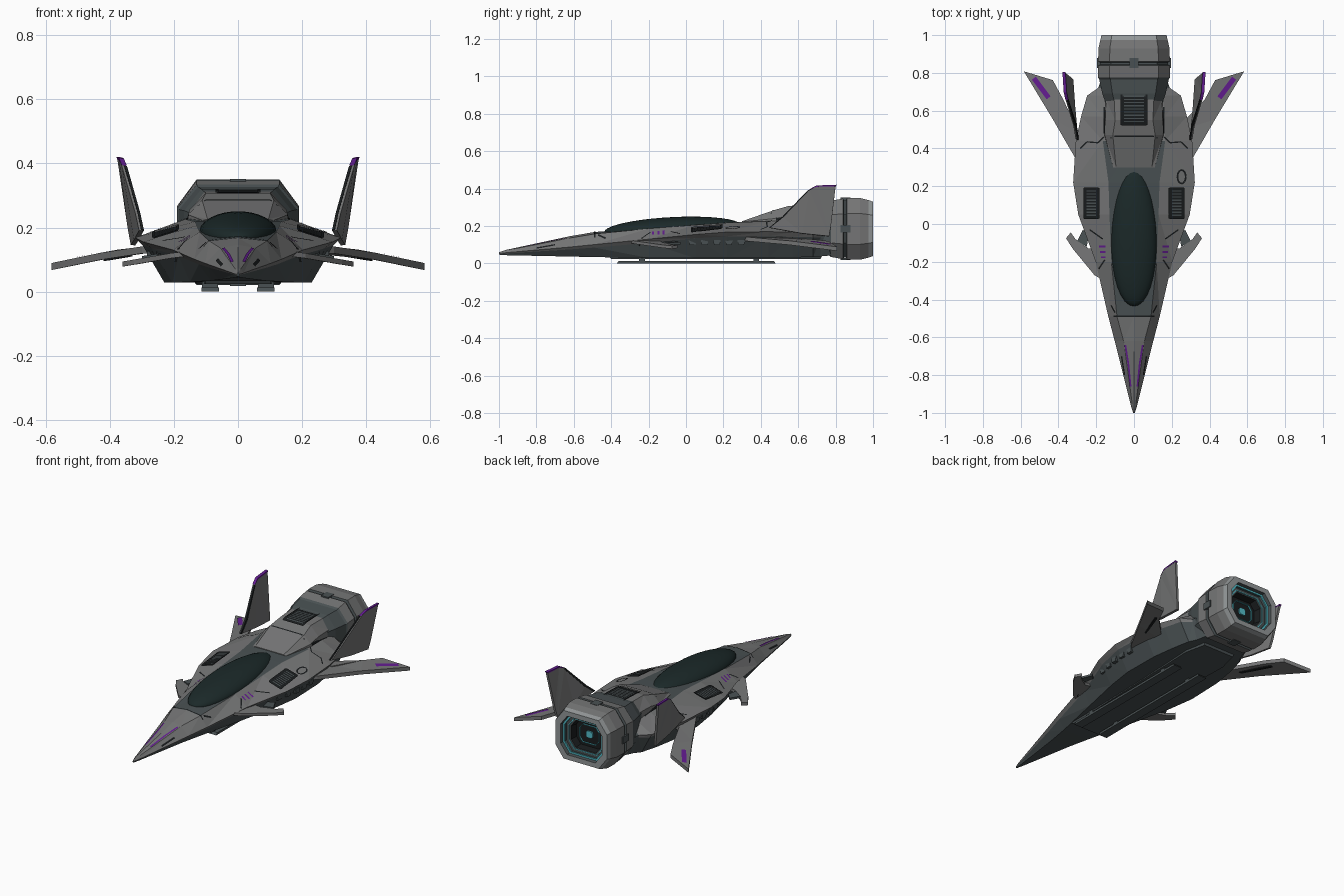
import bpy, bmesh, math
from mathutils import Vector
from mathutils.bvhtree import BVHTree

if "Cube" in bpy.data.objects:
    bpy.data.objects.remove(bpy.data.objects["Cube"])


def material(name, rgb):
    m = bpy.data.materials.new(name)
    m.diffuse_color = (*rgb, 1)
    m.use_nodes = True
    m.node_tree.nodes["Principled BSDF"].inputs["Base Color"].default_value = m.diffuse_color
    return m


HULL = material("hull grey", (0.178, 0.180, 0.181))
DARK = material("dark slate", (0.066, 0.081, 0.085))
GLASS = material("canopy glass", (0.011, 0.022, 0.022))
BLACK = material("black trim", (0.010, 0.012, 0.013))
PURPLE = material("purple trim", (0.125, 0.012, 0.28))
METAL = material("engine metal", (0.29, 0.31, 0.315))
CYAN = material("cyan glow", (0.09, 0.52, 0.60))


def finish(name, bm, mats, normals=True):
    if normals:
        bmesh.ops.recalc_face_normals(bm, faces=bm.faces)
    me = bpy.data.meshes.new(name)
    bm.to_mesh(me)
    bm.free()
    for m in mats:
        me.materials.append(m)
    ob = bpy.data.objects.new(name, me)
    bpy.context.collection.objects.link(ob)
    return ob


def loft(name, rings, mats, rule=None, caps=(True, True), tris=False):
    """Skin closed rings; rule(segment, side) picks the material slot."""
    bm = bmesh.new()
    vs = [[bm.verts.new(p) for p in r] for r in rings]
    n = len(rings[0])
    for i in range(len(vs) - 1):
        for j in range(n):
            k = (j + 1) % n
            f = bm.faces.new((vs[i][j], vs[i][k], vs[i + 1][k], vs[i + 1][j]))
            f.material_index = rule(i, j) if rule else 0
    if caps[0]:
        bm.faces.new(vs[0]).material_index = rule(0, 0) if rule else 0
    if caps[1]:
        bm.faces.new(vs[-1]).material_index = rule(len(vs) - 2, 0) if rule else 0
    if tris:
        bmesh.ops.triangulate(bm, faces=bm.faces, quad_method='SHORT_EDGE')
    return finish(name, bm, mats)


def mirror_pts(pts, s):
    return [(p[0] * s, p[1], p[2]) for p in pts]


def slab(name, pts, offset, mat):
    """Flat plate: the outline pts thickened by +-offset, built on both sides."""
    o = Vector(offset)
    obs = []
    for s, side in ((1, "right"), (-1, "left")):
        a = mirror_pts([Vector(p) + o for p in pts], s)
        b = mirror_pts([Vector(p) - o for p in pts], s)
        obs.append(loft(f"{name}_{side}", [a, b], [mat], tris=True))
    return obs


def box(name, x0, x1, y0, y1, z0, z1, mat, cut=0.0):
    lo = [(x0, y0, z0), (x1, y0, z0), (x1, y1, z0), (x0, y1, z0)]
    hi = [(x0, y0 - cut, z1), (x1, y0 - cut, z1), (x1, y1 + cut, z1), (x0, y1 + cut, z1)]
    return loft(name, [lo, hi], [mat])


# Fuselage: y, belly x/z, lower chine x/z, chine x/z, deck edge x/z, ridge z
stations = [
    (-1.00, .002, .047, .003, .050, .004, .053, .002, .058, .060),
    (-0.96, .008, .044, .014, .054, .017, .058, .008, .070, .073),
    (-0.62, .060, .037, .090, .075, .102, .088, .055, .136, .146),
    (-0.49, .085, .034, .122, .085, .136, .101, .090, .158, .168),
    (-0.20, .150, .030, .185, .110, .203, .130, .120, .186, .190),
    (0.05, .205, .028, .270, .135, .295, .155, .130, .206, .210),
    (0.22, .230, .028, .298, .145, .322, .168, .135, .218, .220),
    (0.44, .225, .030, .288, .145, .308, .170, .165, .226, .228),
    (0.57, .205, .032, .262, .142, .280, .168, .165, .226, .228),
    (0.68, .180, .035, .236, .140, .248, .160, .150, .215, .218),
    (0.72, .155, .038, .185, .140, .190, .155, .130, .205, .208),
    (0.80, .130, .045, .160, .140, .160, .155, .120, .200, .200),
]
rings = []
for y, xb, zb, xl, zl, xc, zc, xt, zt, zr in stations:
    half = [(xb, y, zb), (xl, y, zl), (xc, y, zc), (xt, y, zt)]
    rings.append([(0, y, zb)] + half + [(0, y, zr)] + mirror_pts(half[::-1], -1))


def hull_rule(i, j):
    if j in (0, 1, 8, 9) or i >= 10:
        return 1                       # belly, lower sides and tail
    if j in (4, 5) and 3 <= i <= 6:
        return 1                       # cockpit surround
    return 0


fuselage = loft("fuselage", rings, [HULL, DARK], hull_rule, tris=True)

# Spine hump leading into the engine
spine_rings = []
for y, xb, xm, zm, xt, zt in [(.30, .112, .110, .222, .095, .226), (.47, .160, .155, .240, .112, .285),
                              (.55, .160, .152, .255, .100, .308), (.66, .152, .148, .255, .105, .312),
                              (.72, .150, .150, .250, .110, .307)]:
    half = [(xb, y, .19), (xm, y, zm), (xt, y, zt)]
    spine_rings.append(half + mirror_pts(half[::-1], -1))
spine = loft("spine", spine_rings, [HULL, DARK], lambda i, j: int(i == 3), tris=True)


# Engine: chamfered octagon rings
def octagon(y, w, h, zc=0.185):
    q = [(w * .68, h), (w, h * .5), (w, -h * .5), (w * .68, -h)]
    q += [(-x, z) for x, z in q[::-1]]
    return [(x, y, zc + z) for x, z in q]


profile = [(.64, .150, .122), (.69, .168, .135), (.765, .184, .142), (.775, .190, .150), (.84, .190, .162),
           (.845, .180, .152), (.855, .180, .152), (.86, .190, .165), (.93, .188, .165), (.975, .178, .154),
           (1.0, .172, .145), (1.0, .138, .116), (.955, .130, .109), (.955, .098, .082), (.915, .090, .075)]
slots = [1, 1, 1, 0, 1, 1, 1, 0, 0, 2, 2, 1, 1, 3]
loft("engine", [octagon(*p) for p in profile], [HULL, DARK, METAL, BLACK], lambda i, j: slots[i])
for name, y, w, h, t in (("outer", .980, .135, .113, .010), ("middle", .960, .112, .093, .004),
                         ("inner", .925, .066, .055, .003)):
    loft(f"glow_ring_{name}", [octagon(y, w, h), octagon(y, w - t, h - t),
                               octagon(y - .008, w - t, h - t), octagon(y - .008, w, h), octagon(y, w, h)],
         [CYAN], caps=(False, False))
loft("glow_core", [octagon(.912, .022, .020), octagon(.924, .022, .020)], [CYAN])
# Clamps on the engine collar
box("clamp_top", -.025, .025, .825, .88, .335, .352, DARK)
box("clamp_bottom", -.025, .025, .825, .88, .018, .03, DARK)
for s in (1, -1):
    box("clamp_side", *sorted((s * .18, s * .196)), .825, .88, .165, .205, DARK)

# Canopy
bm = bmesh.new()
bmesh.ops.create_uvsphere(bm, u_segments=32, v_segments=20, radius=1)
for v in bm.verts:
    x, y, z = v.co
    v.co = (x * .121 * (1 - .06 * y), -.072 + y * .365, .186 + z * .062 + y * .018)
for f in bm.faces:
    f.smooth = True
finish("canopy", bm, [GLASS])

# Main wings, canards and tail fins
wings = slab("wing", [(.20, .24, .133), (.30, .33, .130), (.43, .555, .110), (.583, .808, .078), (.43, .762, .109),
                      (.375, .66, .120), (.29, .48, .130), (.20, .48, .133)], (0, 0, .011), HULL)
slab("wing_slot", [(.33, .50, .113), (.345, .50, .110), (.42, .68, .098), (.405, .68, .100)], (0, 0, .003), BLACK)
slab("canard", [(.16, -.30, .118), (.21, -.27, .112), (.325, -.13, .092), (.36, -.075, .086), (.335, -.045, .09),
                (.31, -.08, .094), (.24, -.13, .106), (.18, -.13, .115)], (0, 0, .008), HULL)
slab("canard_flap", [(.30, -.09, .105), (.27, -.03, .108), (.24, -.06, .113), (.25, -.12, .112)],
     (0, 0, .006), DARK)
slab("fin", [(.302, .45, .190), (.314, .52, .245), (.356, .66, .392), (.365, .70, .412), (.370, .80, .414),
             (.338, .775, .20), (.328, .765, .145), (.318, .62, .16)], (.007, 0, .001), HULL)
slab("fin_cap", [(.355, .657, .394), (.364, .697, .416), (.371, .805, .420), (.370, .80, .412), (.364, .70, .409)],
     (.008, 0, .001), PURPLE)
slab("fin_edge", [(.298, .446, .192), (.310, .514, .248), (.351, .654, .393), (.351, .662, .388),
                  (.309, .528, .243), (.298, .462, .190)], (.0045, 0, .001), BLACK)

# Belly plate with twin rails, and side brackets
loft("belly_plate", [[(-.10, -.40, .023), (.10, -.40, .023), (.13, .60, .023), (.10, .72, .025), (-.10, .72, .025),
                      (-.13, .60, .023)],
                     [(-.11, -.42, .05), (.11, -.42, .05), (.14, .60, .05), (.11, .73, .05), (-.11, .73, .05),
                      (-.14, .60, .05)]], [DARK])
for s in (1, -1):
    box("belly_rail", *sorted((s * .06, s * .114)), -.37, .48, 0.0, .013, DARK, -.01)
    box("rail_mount", *sorted((s * .062, s * .112)), -.25, -.22, .012, .03, DARK)
    box("rail_mount", *sorted((s * .062, s * .112)), .36, .39, .012, .03, DARK)
    for i in range(5):
        y = .02 + .065 * i
        x = .258 + .03 * min(1, i / 2)
        box("side_bracket", *sorted((s * (x - .04), s * (x - .004))), y, y + .03, .098, .126, DARK, .006)

# Skin details are draped over the hull and wings from above
verts, polys = [], []
for ob in [fuselage, spine] + wings:
    base = len(verts)
    verts += [v.co.copy() for v in ob.data.vertices]
    polys += [[base + k for k in p.vertices] for p in ob.data.polygons]
tree = BVHTree.FromPolygons(verts, polys)


def drape(x, y, lift):
    hit = tree.ray_cast(Vector((x, y, 2)), Vector((0, 0, -1)))[0]
    return Vector((x, y, (hit.z if hit else .09) + lift))


def strip(name, path, width, mat, lift=.003, both=True):
    for s in (1, -1) if both else (1,):
        bm = bmesh.new()
        for a, b in zip(path, path[1:]):
            a, b = Vector((a[0] * s, a[1])), Vector((b[0] * s, b[1]))
            d = (b - a).normalized()
            n = Vector((-d.y, d.x)) * width / 2
            steps = max(1, int((b - a).length / .015))
            rows = []
            for i in range(steps + 1):
                p = a.lerp(b, i / steps)
                rows.append([bm.verts.new(drape(*(p + n * t), lift)) for t in (1, 0, -1)])
            for r, q in zip(rows, rows[1:]):
                for k in (0, 1):
                    bm.faces.new((r[k], r[k + 1], q[k + 1], q[k]))
        finish(name, bm, [mat], normals=False)


def grille(name, x0, x1, y0, y1, bars, both):
    xm = (x0 + x1) / 2
    strip(name, [(xm, y0), (xm, y1)], x1 - x0, BLACK, .005, both)
    for i in range(bars):
        y = y0 + (y1 - y0) * (i + 1) / (bars + 1)
        strip(name + "_slat", [(x0 + .012, y), (x1 - .012, y)], .006, DARK, .008, both)
    strip(name + "_frame", [(x0, y0), (x0, y1), (x1, y1), (x1, y0), (x0, y0)], .009, BLACK, .009, both)


grille("side_vent", .188, .264, .03, .19, 9, True)
grille("spine_vent", -.066, .066, .525, .71, 10, False)

# Purple accents
strip("nose_stripe", [(.018, -.86), (.030, -.74), (.046, -.64)], .009, PURPLE)
strip("wing_stripe", [(.530, .772), (.452, .668)], .026, PURPLE)
for i in range(3):
    strip("shoulder_dash", [(.150, -.12 - .028 * i), (.186 - .006 * i, -.12 - .028 * i)], .010, PURPLE)

# Panel seams
for path in ([(.16, .46), (.19, .43), (.25, .435), (.285, .40)], [(.0, .465), (.10, .465), (.125, .455)],
             [(.0, -.488), (.108, -.488)], [(.10, -.47), (.122, -.43)], [(.155, -.19), (.195, -.25)],
             [(.05, -.80), (.066, -.70)], [(.165, -.08), (.235, -.03)], [(.158, .48), (.158, .62)]):
    strip("panel_seam", path, .007, BLACK)

# Oval hatch rim on the right shoulder
oval = [(.252 + .022 * math.cos(t * math.pi / 8), .25 + .036 * math.sin(t * math.pi / 8)) for t in range(17)]
strip("hatch_rim", oval, .009, BLACK, both=False)
